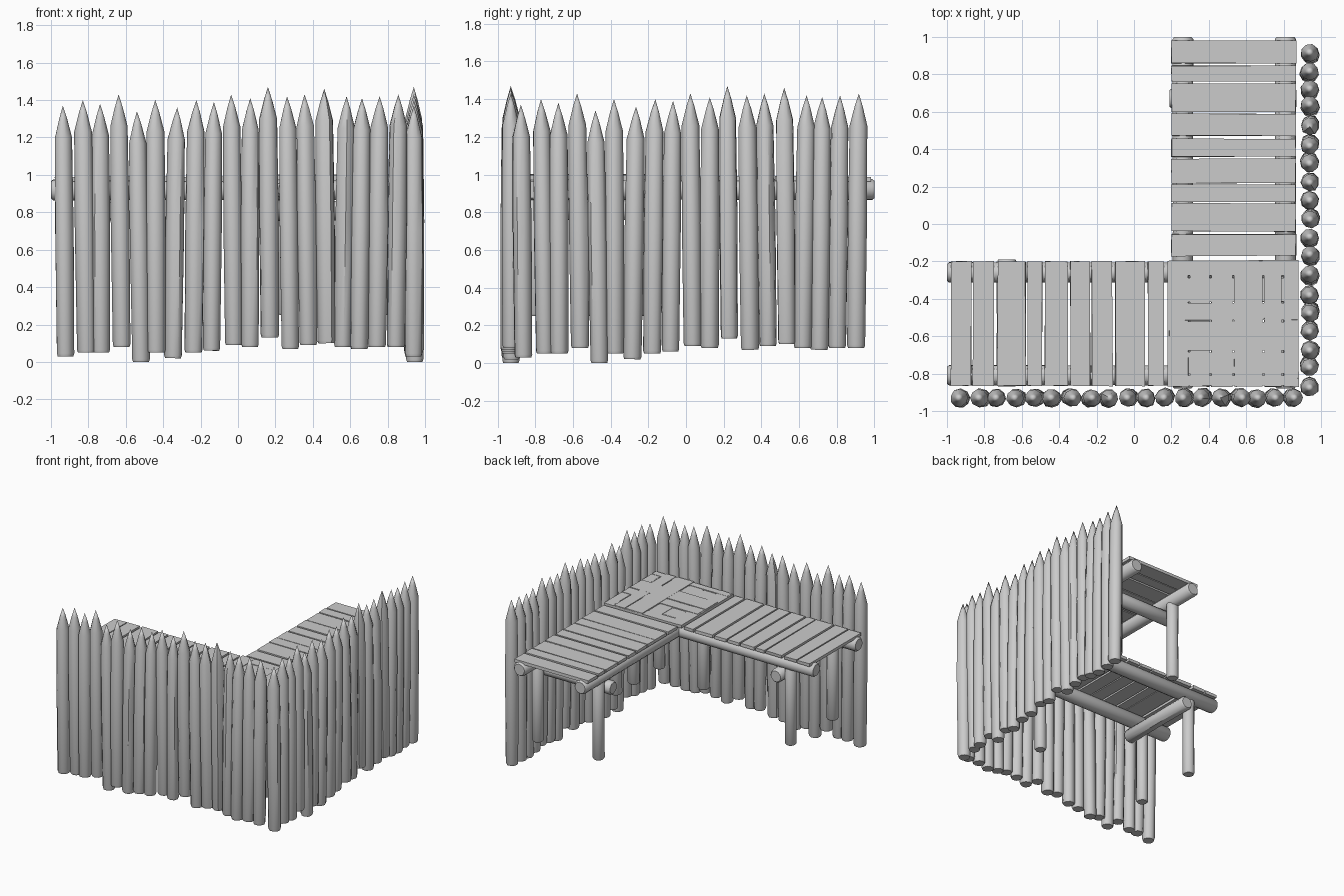
import bpy, bmesh, math, random
from mathutils import Vector

if "Cube" in bpy.data.objects:
    bpy.data.objects.remove(bpy.data.objects["Cube"])

random.seed(4)


def finish(name, bm, angle=50):
    bmesh.ops.recalc_face_normals(bm, faces=bm.faces)
    me = bpy.data.meshes.new(name)
    bm.to_mesh(me)
    bm.free()
    ob = bpy.data.objects.new(name, me)
    bpy.context.collection.objects.link(ob)
    bpy.ops.object.select_all(action='DESELECT')
    ob.select_set(True)
    bpy.context.view_layer.objects.active = ob
    bpy.ops.object.shade_smooth_by_angle(angle=math.radians(angle))
    return ob


def lathe(bm, a, b, stations, sides=9, jitter=0.0):
    """Rings of (fraction, radius) between a and b; radius 0 makes a point."""
    a, b = Vector(a), Vector(b)
    q = (b - a).to_track_quat('Z', 'Y')
    length = (b - a).length
    turn = random.uniform(0, math.tau)
    wob = [1 + random.uniform(-jitter, jitter) for _ in range(sides)]
    rings = []
    for f, r in stations:
        if r == 0:
            rings.append([bm.verts.new(b)])
            continue
        rings.append([bm.verts.new(a + q @ Vector((
            r * wob[i] * math.cos(turn + math.tau * i / sides),
            r * wob[i] * math.sin(turn + math.tau * i / sides),
            f * length))) for i in range(sides)])
    bm.faces.new(rings[0][::-1])
    for lo, hi in zip(rings, rings[1:]):
        for i in range(sides):
            j = (i + 1) % sides
            if len(hi) == 1:
                bm.faces.new((lo[i], lo[j], hi[0]))
            else:
                bm.faces.new((lo[i], lo[j], hi[j], hi[i]))
    if len(rings[-1]) > 1:
        bm.faces.new(rings[-1])


def log(name, a, b, r):
    bm = bmesh.new()
    e = 0.012 / (Vector(b) - Vector(a)).length
    lathe(bm, a, b, [(0, r * .82), (e, r), (.5, r * .97), (1 - e, r), (1, r * .82)], 12, .03)
    return finish(name, bm, 40)


def plank(name, x0, x1, y0, y1, z0, z1, skew=.006):
    bm = bmesh.new()
    bmesh.ops.create_cube(bm, size=1)
    for v in bm.verts:
        s = v.co + Vector((.5, .5, .5))
        v.co = Vector((x0 + (x1 - x0) * s.x + random.uniform(-skew, skew) / 2,
                       y0 + (y1 - y0) * s.y + random.uniform(-skew, skew) / 2,
                       z0 + (z1 - z0) * s.z))
    return finish(name, bm, 30)


# Palisade stakes: position along the row, bottom height, tip height
stakes = [(-.93, .03, 1.37), (-.82, .05, 1.40), (-.735, .05, 1.38), (-.63, .08, 1.43),
          (-.53, 0, 1.34), (-.44, .05, 1.40), (-.335, .02, 1.36), (-.23, .05, 1.40),
          (-.135, .06, 1.39), (-.03, .09, 1.43), (.065, .08, 1.41), (.165, .13, 1.47),
          (.27, .07, 1.42), (.365, .09, 1.43), (.468, .10, 1.46), (.57, .08, 1.42),
          (.655, .07, 1.41), (.75, .08, 1.42), (.85, .08, 1.43)]
leans = [random.uniform(-.012, .012) for _ in stakes]
for row in ('front', 'side'):
    for n, ((u, z0, z1), lean) in enumerate(zip(stakes, leans)):
        d = random.uniform(-.006, .006)
        if row == 'front':
            a, b = (u - lean, -.93 + d, z0), (u + lean, -.93, z1)
        else:
            a, b = (.94 + d, u + .06 - lean, z0), (.94, u + .06 + lean, z1)
        h = z1 - z0
        bm = bmesh.new()
        lathe(bm, a, b, [(0, .043), (.015 / h, .048), (.5, .051), (1 - .17 / h, .047),
                         (1 - .07 / h, .022), (1, 0)], 9, .05)
        finish(f'{row}_stake_{n + 1}', bm)

# Long beams under both walkway wings
for n, c in enumerate((.26, .81)):
    log(f'left_beam_{n + 1}', (-1, -c, .92), (.88, -c, .92), .056)
    log(f'back_beam_{n + 1}', (c, -.88, .92), (c, 1, .92), .056)

# Cross logs that carry the beams
log('left_cross_log', (-.68, -.87, .81), (-.68, -.19, .81), .054)
log('back_cross_log', (.19, .67, .81), (.87, .67, .81), .054)

# Support posts
posts = [(-.76, -.27), (-.76, -.81), (.26, .76), (.81, .76),
         (.33, -.70), (.81, -.25), (.81, -.48), (.81, -.81)]
for n, (x, y) in enumerate(posts):
    log(f'post_{n + 1}', (x, y, .25), (x, y, .92), .046)

# Walkway planks, left wing and back wing
left_edges = [(-.98, -.87), (-.86, -.75), (-.73, -.58), (-.57, -.49), (-.475, -.355),
              (-.34, -.235), (-.225, -.115), (-.10, .06), (.075, .16)]
back_edges = [(.86, .98), (.76, .845), (.6, .75), (.47, .59), (.36, .455),
              (.22, .35), (.12, .21), (-.04, .11), (-.17, -.055)]
for n, (u, v) in enumerate(left_edges):
    dz = random.uniform(-.003, .003)
    plank(f'left_plank_{n + 1}', u, v, -.865, -.2, .965 + dz, .99 + dz)
for n, (u, v) in enumerate(back_edges):
    dz = random.uniform(-.003, .003)
    plank(f'back_plank_{n + 1}', .2, .865, u, v, .965 + dz, .99 + dz)

# Corner platform: two crossing sets of planks at slightly different heights
xs = [.175, .295, .408, .53, .692, .795, .885]
ys = [-.87, -.805, -.682, -.518, -.42, -.283, -.19]
for n in range(6):
    dz = random.uniform(0, .012)
    plank(f'corner_plank_long_{n + 1}', xs[n] + .005, xs[n + 1] - .005, -.87, -.195,
          .965 + dz, .99 + dz, .004)
    dz = random.uniform(0, .012)
    plank(f'corner_plank_cross_{n + 1}', .19, .875, ys[n] + .005, ys[n + 1] - .005,
          .966 + dz, .991 + dz, .004)
